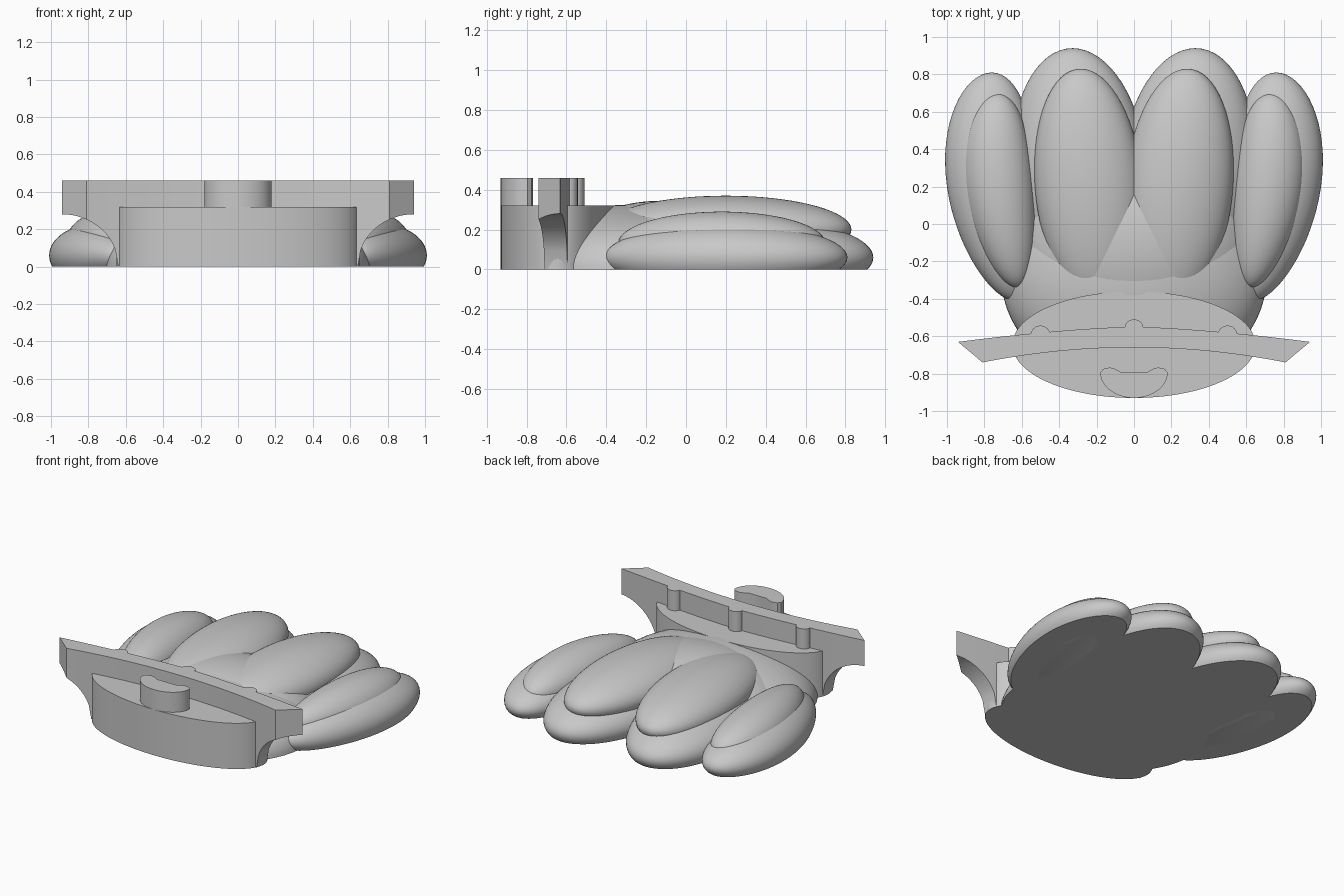
import bpy, bmesh, math

cube = bpy.data.objects.get("Cube")
if cube:
    bpy.data.objects.remove(cube, do_unlink=True)

GREY = (0.58, 0.58, 0.58, 1)
mat = bpy.data.materials.new("plain grey")
mat.use_nodes = True
mat.diffuse_color = GREY
mat.node_tree.nodes["Principled BSDF"].inputs["Base Color"].default_value = GREY


def finish(bm, name, angle=35):
    bmesh.ops.recalc_face_normals(bm, faces=bm.faces)
    mesh = bpy.data.meshes.new(name)
    bm.to_mesh(mesh)
    bm.free()
    mesh.materials.append(mat)
    obj = bpy.data.objects.new(name, mesh)
    bpy.context.collection.objects.link(obj)
    bpy.ops.object.select_all(action="DESELECT")
    obj.select_set(True)
    bpy.context.view_layer.objects.active = obj
    bpy.ops.object.shade_smooth_by_angle(angle=math.radians(angle))
    return obj


def lobe(name, center, radii, lean=0, bend=0, taper=0, side=1):
    """Squashed egg, leaned and bent in plan, cut flat at the ground."""
    bm = bmesh.new()
    bmesh.ops.create_uvsphere(bm, u_segments=64, v_segments=40, radius=1)
    for v in bm.verts:
        x, y, z = v.co
        dy = y * radii[1]
        x = center[0] + x * radii[0] * (1 + taper * y) + lean * dy - bend * dy * dy
        v.co = (side * x, center[1] + dy, center[2] + z * radii[2])
    bmesh.ops.bisect_plane(bm, geom=bm.verts[:] + bm.edges[:] + bm.faces[:],
                           plane_co=(0, 0, 0), plane_no=(0, 0, -1), clear_outer=True)
    bmesh.ops.holes_fill(bm, edges=[e for e in bm.edges if e.is_boundary])
    return finish(bm, name)


def prism(name, outline, low, high):
    """Extrude a plan outline straight up."""
    bm = bmesh.new()
    face = bm.faces.new([bm.verts.new((x, y, low)) for x, y in outline])
    top = bmesh.ops.extrude_face_region(bm, geom=[face])["geom"]
    for v in top:
        if isinstance(v, bmesh.types.BMVert):
            v.co.z = high
    return finish(bm, name)


def ellipse(cx, cy, rx, ry, count):
    steps = [2 * math.pi * i / count for i in range(count)]
    return [(cx + rx * math.cos(a), cy + ry * math.sin(a)) for a in steps]


# Fan of rounded lobes, mirrored left and right
for word, s in (("left", 1), ("right", -1)):
    lobe(word + "_middle_lower_lobe", (0.29, 0.30, 0.06), (0.36, 0.64, 0.20), lean=0.06, side=s)
    lobe(word + "_middle_upper_lobe", (0.24, 0.20, 0.20), (0.29, 0.63, 0.17), lean=0.07, side=s)
    lobe(word + "_side_lower_lobe", (0.755, 0.20, 0.06), (0.245, 0.61, 0.17),
         lean=0.1, bend=0.15, taper=0.1, side=s)
    lobe(word + "_side_upper_lobe", (0.72, 0.18, 0.13), (0.19, 0.52, 0.16),
         lean=0.1, bend=0.15, taper=0.1, side=s)

# Domed palm and heel joining the lobes to the base
lobe("palm", (0, -0.12, 0), (0.65, 0.55, 0.345))
lobe("heel", (0, -0.28, 0), (0.71, 0.60, 0.325))

# Oval base
prism("base", ellipse(0, -0.645, 0.65, 0.285, 96), 0, 0.32)

# Curved crossbar with pointed ends and arched undersides
bm = bmesh.new()
HALF, CORNER, FOOT = 0.94, 0.81, 0.64
right_side = [FOOT * i / 12 for i in range(13)]
right_side += [FOOT + (CORNER - FOOT) * i / 10 for i in range(1, 11)]
right_side += [CORNER + (HALF - CORNER) * i / 6 for i in range(1, 7)]
rings = []
for x in [-v for v in right_side[:0:-1]] + right_side:
    d = abs(x)
    front = -0.66 - 0.08 * (d / CORNER) ** 2
    if d > CORNER:
        front = -0.74 + 0.109 * (d - CORNER) / (HALF - CORNER)
    back = -0.55 - 0.08 * (d / HALF) ** 1.5
    low = 0
    if d > FOOT:
        low = 0.28 * math.sqrt(max(0, 1 - ((HALF - d) / (HALF - FOOT)) ** 2))
    rings.append([bm.verts.new((x, y, z)) for y, z in
                  ((front, low), (back, low), (back, 0.46), (front, 0.46))])
for a, b in zip(rings, rings[1:]):
    for i in range(4):
        j = (i + 1) % 4
        bm.faces.new((a[i], a[j], b[j], b[i]))
bm.faces.new(rings[0])
bm.faces.new(rings[-1])
finish(bm, "crossbar", 30)

# Small ribs on the back of the crossbar
for name, x, y in (("left_rib", 0.5, -0.588), ("middle_rib", 0, -0.555), ("right_rib", -0.5, -0.588)):
    prism(name, ellipse(x, y, 0.05, 0.045, 24), 0, 0.46)

# Half-moon knob on the base
bowl = [(0.18 * math.cos(a), -0.795 + 0.135 * math.sin(a))
        for a in (math.pi + math.pi * i / 24 for i in range(25))]
ears = [(0.165, -0.775), (0.13, -0.767), (0.1, -0.775), (0.07, -0.792)]
prism("knob", bowl + ears + [(-x, y) for x, y in reversed(ears)], 0.31, 0.46)
